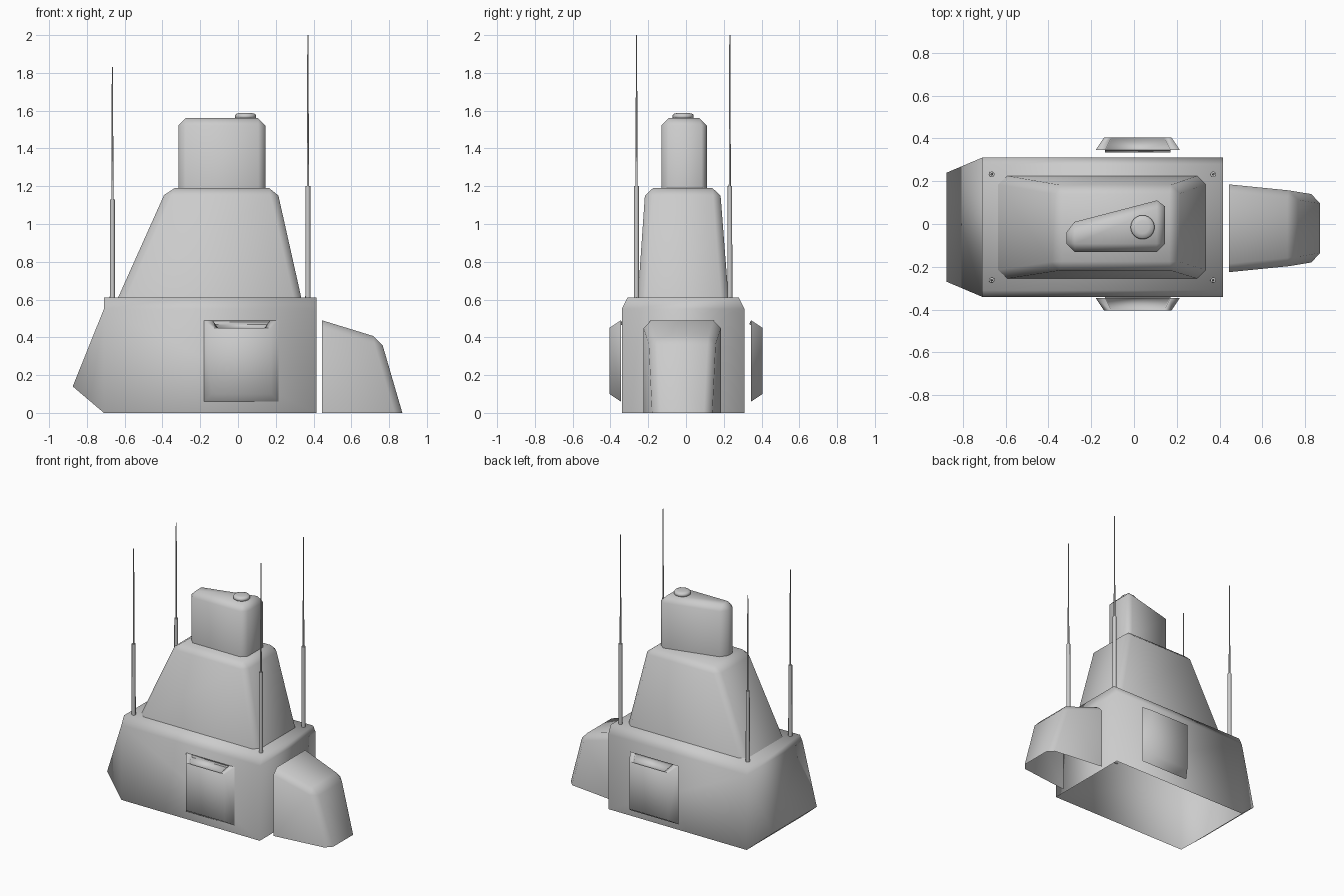
import bpy
import bmesh
import math
from mathutils import Matrix, Vector

cube = bpy.data.objects.get("Cube")
if cube:
    bpy.data.objects.remove(cube)

# Single painted metal colour
grey = bpy.data.materials.new("light_grey")
grey.use_nodes = True
COLOUR = (0.6, 0.6, 0.6, 1)
grey.diffuse_color = COLOUR
grey.node_tree.nodes["Principled BSDF"].inputs["Base Color"].default_value = COLOUR

MID_Y = -0.015


def finish(bm, name, angle=100):
    """Turn a bmesh into a smooth-shaded object."""
    mesh = bpy.data.meshes.new(name)
    bm.to_mesh(mesh)
    bm.free()
    mesh.materials.append(grey)
    obj = bpy.data.objects.new(name, mesh)
    bpy.context.collection.objects.link(obj)
    bpy.ops.object.select_all(action="DESELECT")
    obj.select_set(True)
    bpy.context.view_layer.objects.active = obj
    bpy.ops.object.shade_smooth_by_angle(angle=math.radians(angle))
    return obj


def rect(x0, x1, y0, y1):
    return [(x0, y0), (x1, y0), (x1, y1), (x0, y1)]


def frustum(base, top, z0, z1):
    """Four-sided block without a bottom; faces: top first, then sides."""
    bm = bmesh.new()
    low = [bm.verts.new((x, y, z0)) for x, y in base]
    high = [bm.verts.new((x, y, z1)) for x, y in top]
    bm.faces.new(high)
    for i in range(4):
        j = (i + 1) % 4
        bm.faces.new((low[i], low[j], high[j], high[i]))
    return bm


def chamfer(bm, width):
    edges = [e for e in bm.edges if not e.is_boundary]
    bmesh.ops.bevel(bm, geom=edges, offset=width, segments=1,
                    profile=0.5, affect="EDGES")


# Lower hull: side profile as (x, z, half width), open underneath
profile = [(0.415, 0, 0.325), (0.415, 0.55, 0.325), (0.415, 0.61, 0.295),
           (-0.71, 0.61, 0.295), (-0.71, 0.55, 0.325),
           (-0.875, 0.14, 0.255), (-0.71, 0, 0.325)]
bm = bmesh.new()
front = [bm.verts.new((x, MID_Y - w, z)) for x, z, w in profile]
back = [bm.verts.new((x, MID_Y + w, z)) for x, z, w in profile]
for side in (front, back):
    for ids in ((0, 1, 4, 6), (1, 2, 3, 4), (4, 5, 6)):
        bm.faces.new([side[i] for i in ids])
for i in range(len(profile) - 1):
    bm.faces.new((front[i], front[i + 1], back[i + 1], back[i]))
bmesh.ops.recalc_face_normals(bm, faces=bm.faces)
finish(bm, "lower_hull")

# Tapered tower
bm = frustum(rect(-0.635, 0.335, -0.255, 0.225),
             rect(-0.375, 0.205, -0.215, 0.18), 0.61, 1.19)
chamfer(bm, 0.04)
finish(bm, "tower")

# Wedge-plan head
plan = [(-0.315, -0.13), (0.145, -0.13), (0.145, 0.12), (-0.315, 0.0)]
bm = frustum(plan, plan, 1.19, 1.56)
chamfer(bm, 0.038)
finish(bm, "head")

# End fairing, open underneath and towards the hull
bm = bmesh.new()
rails = []
for s in (-1, 1):
    rails.append([bm.verts.new((x, s * w - 0.02, z)) for x, z, w in
                  ((0.445, 0, 0.205), (0.445, 0.49, 0.205),
                   (0.755, 0.395, 0.175), (0.87, 0, 0.155))])
    bm.faces.new(rails[-1])
for i in (1, 2):
    bm.faces.new((rails[0][i], rails[0][i + 1], rails[1][i + 1], rails[1][i]))
bmesh.ops.recalc_face_normals(bm, faces=bm.faces)
chamfer(bm, 0.04)
finish(bm, "end_fairing")

# Side hatches with a recessed grip in the upper slope
for name, flip in (("front_hatch", 1), ("back_hatch", -1)):
    bm = frustum(rect(-0.18, 0.215, 0.06, 0.49),
                 rect(-0.14, 0.175, 0.10, 0.45), 0.345, 0.405)
    bm.faces.ensure_lookup_table()
    slope = bm.faces[3]
    bmesh.ops.inset_individual(bm, faces=[slope], thickness=0.012)
    centre = slope.calc_center_median()
    for v in slope.verts:
        v.co.x = centre.x + (v.co.x - centre.x) * 0.78
    ring = bmesh.ops.extrude_discrete_faces(bm, faces=[slope])["faces"][0]
    bmesh.ops.translate(bm, verts=ring.verts, vec=Vector((0, -0.02, -0.01)))
    rim = [e for e in bm.edges if e.is_boundary and e.calc_length() < 0.3
           and all(v.co.y > 0.4 for v in e.verts)]
    bmesh.ops.transform(bm, verts=bm.verts,
                        matrix=Matrix.Scale(flip, 4, (0, 1, 0))
                        @ Matrix.Rotation(math.pi / 2, 4, "X"))
    if flip < 0:
        bmesh.ops.reverse_faces(bm, faces=bm.faces)
    finish(bm, name)


def lathe(name, x, y, rings, sides, angle):
    """Round part from (radius, z) rings, capped at the top."""
    bm = bmesh.new()
    loops = []
    for r, z in rings:
        loops.append([bm.verts.new((x + r * math.cos(math.tau * i / sides),
                                    y + r * math.sin(math.tau * i / sides), z))
                      for i in range(sides)])
    for a, b in zip(loops, loops[1:]):
        for i in range(sides):
            j = (i + 1) % sides
            bm.faces.new((a[i], a[j], b[j], b[i]))
    bm.faces.new(loops[-1])
    finish(bm, name, angle)


# Rounded cap on the head
lathe("head_cap", 0.04, -0.015,
      [(0.045, 1.555), (0.056, 1.563), (0.056, 1.575), (0.05, 1.583),
       (0.03, 1.588)], 24, 70)

# Stepped whip aerials at the four hull corners
for x, x_name, step, tip in ((-0.665, "right", 1.13, 1.83),
                             (0.37, "left", 1.2, 2.0)):
    for y, y_name in ((-0.262, "front"), (0.232, "back")):
        lathe(f"{y_name}_{x_name}_aerial", x, y,
              [(0.014, 0.6), (0.013, step), (0.006, step), (0.003, tip)], 10, 40)
